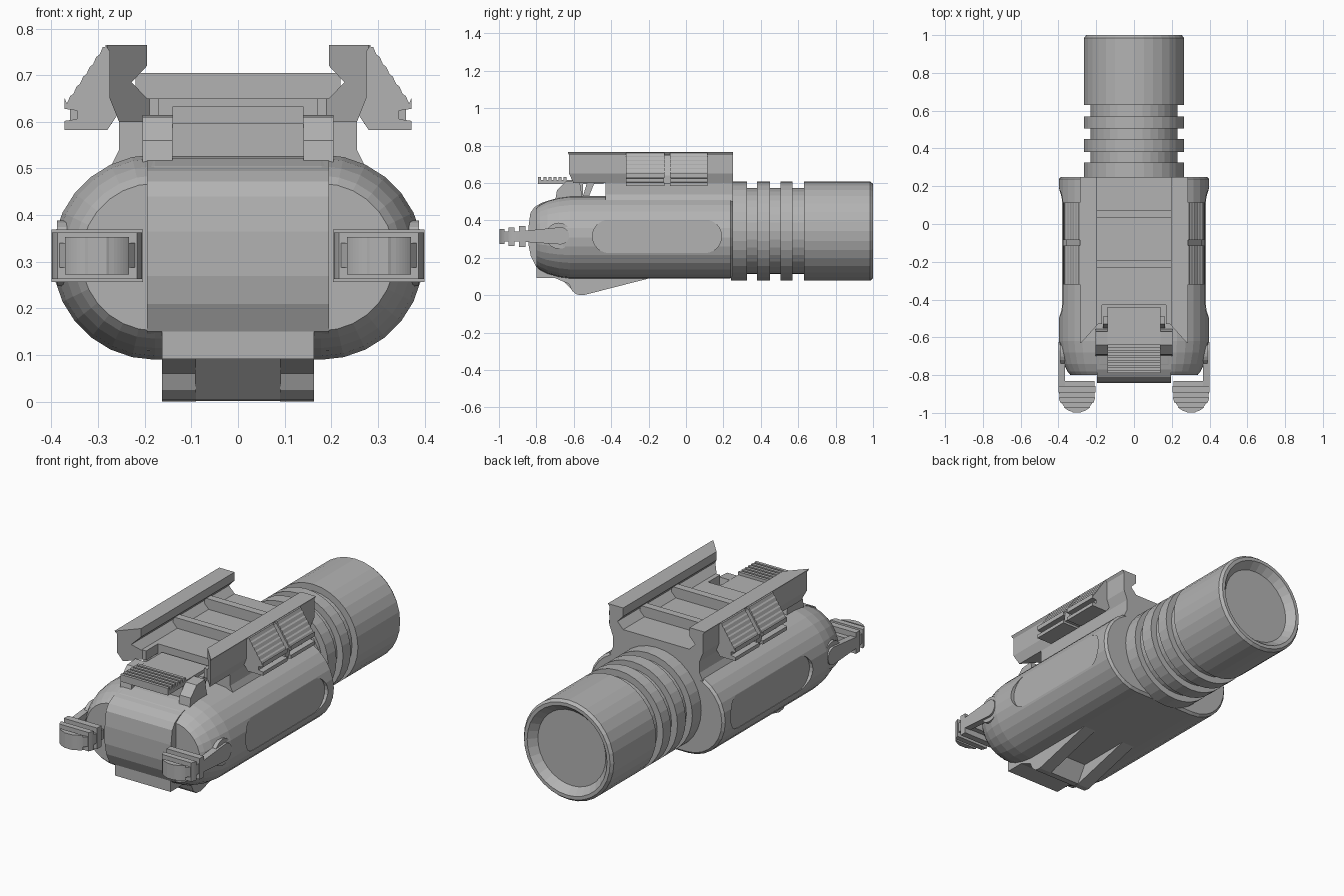
import bpy, bmesh, math
from mathutils import Vector

cube = bpy.data.objects.get("Cube")
if cube:
    bpy.data.objects.remove(cube, do_unlink=True)

grey = bpy.data.materials.new("plain grey")
grey.use_nodes = True
COLOUR = (0.45, 0.45, 0.45, 1)
grey.diffuse_color = COLOUR
grey.node_tree.nodes["Principled BSDF"].inputs["Base Color"].default_value = COLOUR


def loft(name, rings):
    """Skin a list of equal-length point rings and cap both ends."""
    bm = bmesh.new()
    rows = [[bm.verts.new(p) for p in ring] for ring in rings]
    n = len(rows[0])
    for a, b in zip(rows, rows[1:]):
        for i in range(n):
            bm.faces.new((a[i], a[(i + 1) % n], b[(i + 1) % n], b[i]))
    bm.faces.new(rows[0])
    bm.faces.new(rows[-1])
    bmesh.ops.recalc_face_normals(bm, faces=bm.faces)
    mesh = bpy.data.meshes.new(name)
    bm.to_mesh(mesh)
    bm.free()
    mesh.materials.append(grey)
    obj = bpy.data.objects.new(name, mesh)
    bpy.context.collection.objects.link(obj)
    return obj


def prism(name, axis, pts, a, b):
    """Extrude a 2D outline along one axis; the outline uses the other two in order."""
    def put(p, t):
        v = list(p)
        v.insert("xyz".index(axis), t)
        return Vector(v)
    return loft(name, [[put(p, t) for p in pts] for t in (a, b)])


def box(name, x, y, z):
    return prism(name, "z", [(x[0], y[0]), (x[1], y[0]), (x[1], y[1]), (x[0], y[1])], *z)


def arc(cx, cy, r, start, end, n):
    return [(cx + r * math.cos(math.radians(start + (end - start) * i / n)),
             cy + r * math.sin(math.radians(start + (end - start) * i / n))) for i in range(n + 1)]


def cut(target, cutter):
    mod = target.modifiers.new("cut", "BOOLEAN")
    mod.operation = "DIFFERENCE"
    mod.solver = "EXACT"
    mod.object = cutter
    cutter.hide_render = True
    cutter.hide_viewport = True
    cutter.display_type = "WIRE"


# Housing: capsule section, rounded off toward the front
MID = 0.31
def section(y, inset):
    r = 0.22 - inset
    pts = arc(0.178, MID, r, -90, 90, 14) + arc(-0.178, MID, r, 90, 270, 14)
    return [(x, y, z) for x, z in pts]

housing = loft("housing", [section(y, d) for y, d in (
    (0.25, 0.012), (0.238, 0), (-0.62, 0), (-0.68, 0.008), (-0.74, 0.025),
    (-0.78, 0.045), (-0.8, 0.062))])

# Front battery door
prism("front_door", "x", [(-0.6, 0.528), (-0.68, 0.522), (-0.77, 0.495), (-0.81, 0.472),
      (-0.832, 0.44), (-0.842, 0.365), (-0.842, 0.27), (-0.83, 0.21), (-0.8, 0.15),
      (-0.72, 0.11), (-0.6, 0.095)], -0.195, 0.195)

# Lamp head with grooved neck, turned around the y axis
lathe = [(0.24, 0.01), (0.24, 0.265)]
for start, end in ((0.325, 0.38), (0.45, 0.505), (0.57, 0.63)):
    lathe += [(start, 0.265), (start, 0.23), (end, 0.23), (end, 0.265)]
lathe += [(0.985, 0.265), (1, 0.253), (1, 0.235), (0.96, 0.2), (0.96, 0.01)]
loft("lamp_head", [[(x, y, z) for x, z in arc(0, 0.343, r, 0, 348.75, 31)] for y, r in lathe])

# Rail mount: neck, floor and raised cross bars
prism("mount_neck", "y", [(-0.275, 0.5), (0.275, 0.5), (0.255, 0.54), (0.255, 0.65),
      (-0.255, 0.65), (-0.255, 0.54)], -0.43, 0.25)
for i, y in enumerate((0.052, -0.212)):
    box(f"cross_bar_{i + 1}", (-0.22, 0.22), (y - 0.02, y + 0.02), (0.64, 0.705))

# Stepped grip outline shared by both clamp sides
steps = [(0.265, 0.765)]
for i in range(6):
    x, z = 0.29 + 0.014 * i, 0.76 - 0.021 * i
    steps += [(x, z), (x + 0.007, z - 0.016)]
steps += [(0.372, 0.652), (0.372, 0.628), (0.345, 0.624), (0.345, 0.606),
          (0.372, 0.602), (0.372, 0.583), (0.28, 0.583), (0.255, 0.62)]

for side, s in (("left", 1), ("right", -1)):
    def mir(pts):
        return [(s * x, v) for x, v in pts]

    # Clamp jaw with mitred front end
    jaw = prism(f"{side}_jaw", "y", mir([(0.195, 0.765), (0.285, 0.765), (0.275, 0.75),
                (0.275, 0.65), (0.255, 0.6), (0.17, 0.6), (0.17, 0.65), (0.195, 0.65),
                (0.228, 0.685), (0.195, 0.72)]), -0.63, 0.25)
    miter = prism(f"{side}_jaw_cutter", "z", mir([(0.1, -0.7), (0.28, -0.7), (0.28, -0.63),
                  (0.19, -0.53), (0.1, -0.53)]), 0.5, 0.9)
    cut(jaw, miter)

    # Serrated grips and the spine between them
    prism(f"{side}_front_grip", "y", mir(steps), -0.32, -0.115)
    prism(f"{side}_rear_grip", "y", mir(steps), -0.085, 0.115)
    prism(f"{side}_grip_spine", "y", mir([(0.26, 0.75), (0.285, 0.75), (0.36, 0.64),
          (0.36, 0.595), (0.27, 0.595)]), -0.12, -0.08)

    # Flat recess in the housing flank
    slot = (arc(-0.41, 0.315, 0.09, 90, 270, 12) + arc(0.1, 0.315, 0.09, -90, 90, 12))
    cut(housing, prism(f"{side}_recess_cutter", "x", slot, s * 0.377, s * 0.5))

    # Switch lever: boss, arm and ribbed paddle
    prism(f"{side}_lever_boss", "x", arc(-0.68, 0.318, 0.07, 0, 342, 19), s * 0.3, s * 0.388)
    prism(f"{side}_lever_arm", "x", arc(-0.67, 0.318, 0.046, -90, 90, 10)
          + [(-0.86, 0.345), (-0.86, 0.285)], s * 0.365, s * 0.4)

    def paddle(name, y0, y1, low, high, trim=0):
        rows = [y0 + (y1 - y0) * i / 8 for i in range(9)]
        half = [0.098 - trim if y > -0.9 else math.sqrt(max(0.0004, 0.098 ** 2 - (y + 0.9) ** 2)) - trim
                for y in rows]
        pts = [(0.302 + w, y) for y, w in zip(rows, half)]
        pts += [(0.302 - w, y) for y, w in reversed(list(zip(rows, half)))]
        prism(f"{side}_{name}", "z", mir(pts), low, high)

    paddle("paddle", -0.99, -0.83, 0.288, 0.34, 0.004)
    for i, (y0, y1, h) in enumerate(((-0.998, -0.97, 0.04), (-0.948, -0.918, 0.05),
                                     (-0.893, -0.858, 0.056))):
        paddle(f"paddle_rib_{i + 1}", y0, y1, 0.313 - h, 0.313 + h)

    # Latch bracket
    prism(f"{side}_latch_bracket", "x", [(-0.7, 0.5), (-0.69, 0.56), (-0.64, 0.61),
          (-0.57, 0.615), (-0.55, 0.5)], s * 0.14, s * 0.205)
    prism(f"{side}_latch_strut", "x", [(-0.56, 0.5), (-0.53, 0.5), (-0.49, 0.6), (-0.53, 0.6)],
          s * 0.12, s * 0.165)

    # Tapered foot under the housing
    prism(f"{side}_foot", "x", [(-0.7, 0.12), (-0.7, 0.092), (-0.625, 0.06), (-0.61, 0.025),
          (-0.585, 0.004), (-0.55, 0), (-0.19, 0.092), (-0.19, 0.12)], s * 0.09, s * 0.163)

# Sliding latch with thumb ridges
box("latch_plate", (-0.14, 0.14), (-0.79, -0.44), (0.595, 0.617))
for i in range(6):
    y = -0.79 + 0.027 * i
    box(f"latch_ridge_{i + 1}", (-0.14, 0.14), (y, y + 0.016), (0.61, 0.633))
box("latch_base", (-0.14, 0.14), (-0.65, -0.55), (0.5, 0.6))

# Chin block and the sloped web between the feet
box("chin_block", (-0.163, 0.163), (-0.8, -0.6), (0.092, 0.15))
prism("foot_web", "x", [(-0.68, 0.1), (-0.585, 0.004), (-0.55, 0.002), (-0.49, 0.1)], -0.092, 0.092)
